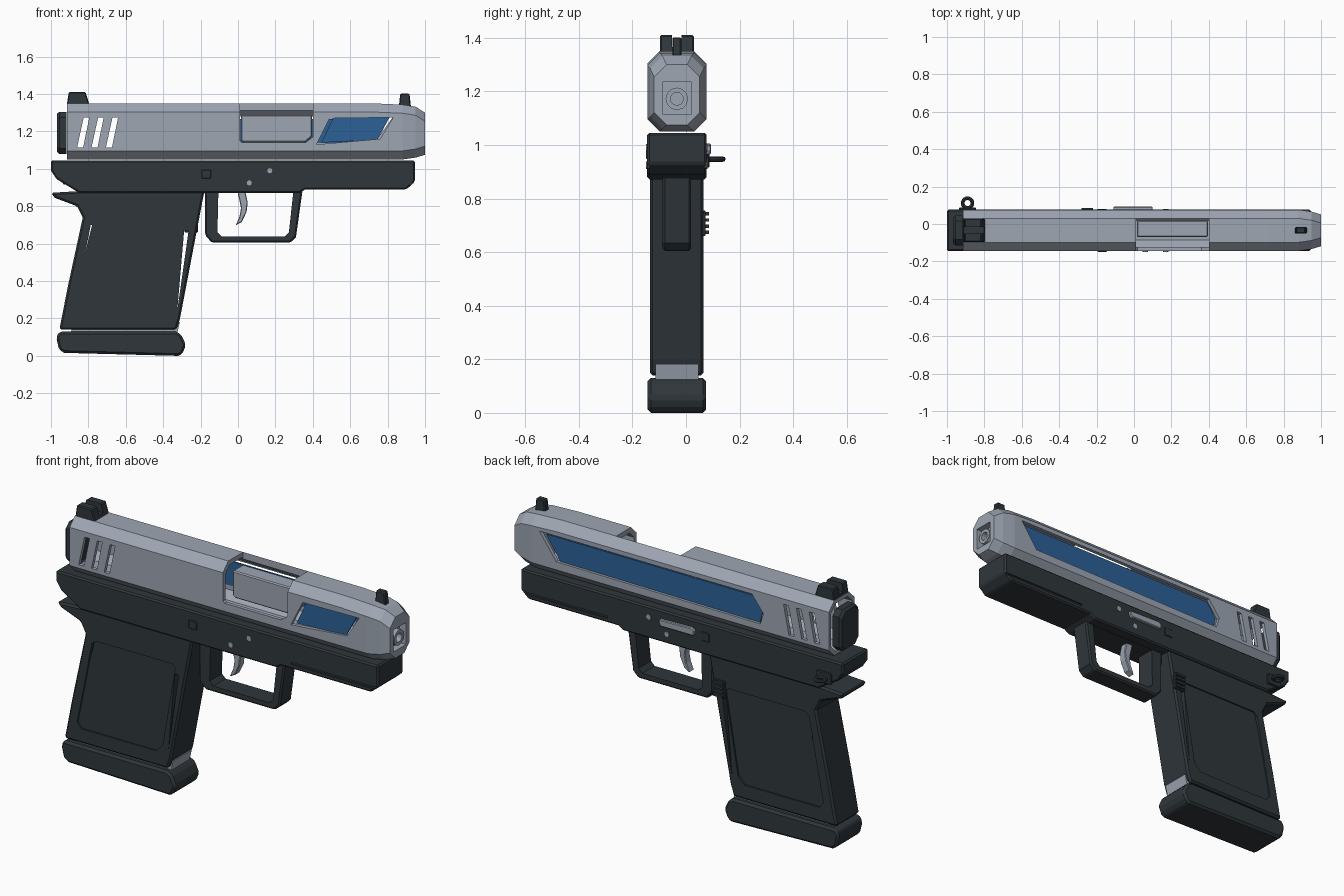
import bpy, bmesh, math
from mathutils import Matrix

cube = bpy.data.objects.get("Cube")
if cube:
    bpy.data.objects.remove(cube, do_unlink=True)

CY = -0.034  # middle plane of the body


def material(name, rgb):
    m = bpy.data.materials.new(name)
    m.use_nodes = True
    m.diffuse_color = (*rgb, 1)
    m.node_tree.nodes["Principled BSDF"].inputs["Base Color"].default_value = (*rgb, 1)
    return m


STEEL = material("steel grey", (0.34, 0.38, 0.45))
DARK = material("dark polymer", (0.028, 0.037, 0.043))
BLUE = material("blue panel", (0.025, 0.12, 0.31))


def finish(name, bm, mat):
    bmesh.ops.recalc_face_normals(bm, faces=bm.faces)
    mesh = bpy.data.meshes.new(name)
    bm.to_mesh(mesh)
    bm.free()
    mesh.materials.append(mat)
    ob = bpy.data.objects.new(name, mesh)
    bpy.context.collection.objects.link(ob)
    return ob


def loft(name, rings, mat):
    """Skin a row of equal-length point rings and cap both ends."""
    bm = bmesh.new()
    loops = [[bm.verts.new(p) for p in ring] for ring in rings]
    n = len(loops[0])
    for a, b in zip(loops, loops[1:]):
        for i in range(n):
            j = (i + 1) % n
            bm.faces.new((a[i], a[j], b[j], b[i]))
    bm.faces.new(loops[0])
    bm.faces.new(loops[-1])
    return finish(name, bm, mat)


def bake(ob):
    dg = bpy.context.evaluated_depsgraph_get()
    mesh = bpy.data.meshes.new_from_object(ob.evaluated_get(dg))
    ob.modifiers.clear()
    ob.data = mesh


def prism(name, pts, y0, y1, mat, bevel=0):
    """Extrude a side profile of (x, z) points across the width."""
    ob = loft(name, [[(x, y, z) for x, z in pts] for y in (y0, y1)], mat)
    if bevel:
        mod = ob.modifiers.new("Bevel", "BEVEL")
        mod.width, mod.segments = bevel, 1
        mod.limit_method, mod.angle_limit = "ANGLE", math.radians(40)
        bake(ob)
    return ob


def box(name, x0, x1, y0, y1, z0, z1, mat, bevel=0):
    return prism(name, [(x0, z0), (x1, z0), (x1, z1), (x0, z1)], y0, y1, mat, bevel)


def cylinder(name, centre, r, length, axis, mat, sides=16):
    bm = bmesh.new()
    rot = Matrix.Rotation(math.pi / 2, 4, "Y" if axis == "X" else "X")
    bmesh.ops.create_cone(bm, cap_ends=True, segments=sides, radius1=r, radius2=r,
                          depth=length, matrix=Matrix.Translation(centre) @ rot)
    return finish(name, bm, mat)


def cut(ob, cutters):
    for c in cutters:
        c.hide_render = True
        mod = ob.modifiers.new("Cut", "BOOLEAN")
        mod.operation, mod.solver, mod.object = "DIFFERENCE", "EXACT", c
    bake(ob)
    for c in cutters:
        bpy.data.objects.remove(c, do_unlink=True)


def octagon(x, half, z0, z1, c):
    q = [(half, z0 + c), (half, z1 - c), (half - c, z1), (c - half, z1),
         (-half, z1 - c), (-half, z0 + c), (c - half, z0), (half - c, z0)]
    return [(x, CY + y, z) for y, z in q]


# Hollow slide with tapered nose
slide = loft("slide", [octagon(-0.915, 0.11, 1.05, 1.35, 0.046),
                       octagon(0.72, 0.11, 1.05, 1.35, 0.046),
                       octagon(0.88, 0.11, 1.05, 1.343, 0.046),
                       octagon(0.95, 0.1, 1.06, 1.332, 0.046),
                       octagon(1.0, 0.085, 1.075, 1.30, 0.046)], STEEL)
port = [(0.01, 1.45), (0.01, 1.15), (0.02, 1.14), (0.36, 1.14), (0.4, 1.17), (0.4, 1.45)]
right_window = [(0.42, 1.13), (0.49, 1.27), (0.83, 1.275), (0.76, 1.16)]
left_window = [(0.73, 1.14), (0.83, 1.28), (-0.45, 1.28), (-0.52, 1.19), (-0.5, 1.13)]
cutters = [loft("hollow", [octagon(-0.95, 0.09, 1.07, 1.33, 0.038),
                           octagon(0.86, 0.09, 1.07, 1.32, 0.038)], STEEL),
           prism("port_cut", port, -0.2, -0.1, STEEL),
           box("port_top_cut", 0.01, 0.4, -0.2, 0.03, 1.295, 1.45, STEEL),
           prism("right_window_cut", right_window, -0.2, -0.1, STEEL),
           prism("left_window_cut", left_window, 0.04, 0.2, STEEL),
           box("muzzle_cut", 0.96, 1.1, -0.088, 0.02, 1.115, 1.235, STEEL)]
for i in range(3):
    s = 0.077 * i
    cutters.append(prism("slot_cut", [(s - 0.86, 1.115), (s - 0.828, 1.115),
                                      (s - 0.795, 1.275), (s - 0.825, 1.275)], -0.3, 0.3, STEEL))
cut(slide, cutters)

# Coloured panels sit just behind the window openings
prism("right_panel", [(0.445, 1.14), (0.51, 1.275), (0.81, 1.275), (0.745, 1.155)],
      -0.132, -0.124, BLUE)
prism("left_panel", [(0.715, 1.14), (0.8, 1.267), (-0.45, 1.267), (-0.505, 1.19), (-0.49, 1.13)],
      0.054, 0.062, BLUE)

# Chamber and barrel
prism("chamber", [(0.015, 1.288), (0.015, 1.15), (0.03, 1.142), (0.36, 1.142),
                  (0.395, 1.172), (0.395, 1.288)], -0.07, 0.02, STEEL, 0.006)
barrel = cylinder("barrel", (0.94, CY, 1.172), 0.042, 0.11, "X", STEEL, 12)
cut(barrel, [cylinder("bore", (1.0, CY, 1.172), 0.024, 0.1, "X", STEEL, 12)])

# Rear plate
loft("rear_plate", [octagon(-0.967, 0.07, 1.09, 1.295, 0.03),
                    octagon(-0.955, 0.08, 1.08, 1.305, 0.03),
                    octagon(-0.917, 0.08, 1.08, 1.305, 0.03)], DARK)

# Sights
rear = prism("rear_sight", [(-0.915, 1.345), (-0.905, 1.41), (-0.815, 1.41), (-0.795, 1.345)],
             CY - 0.063, CY + 0.063, DARK, 0.005)
cut(rear, [box("notch", -1, -0.7, CY - 0.018, CY + 0.018, 1.365, 1.5, DARK)])
prism("front_sight", [(0.86, 1.33), (0.867, 1.402), (0.917, 1.402), (0.925, 1.33)],
      CY - 0.017, CY + 0.017, DARK, 0.005)

# Frame with side grooves
frame = prism("frame", [(-1, 1.045), (-1, 0.99), (-0.97, 0.945), (-0.85, 0.872), (0.33, 0.872),
                        (0.36, 0.89), (0.9, 0.89), (0.945, 0.93), (0.945, 1.045)],
              -0.145, 0.077, DARK, 0.008)
cut(frame, [box("groove", 0.42, 0.96, y - 0.008, y + 0.008, 0.914, 0.926, DARK)
            for y in (-0.145, 0.077)])

# Grip with recessed side panels and narrow slits
grip = prism("grip", [(-1, 0.872), (-0.98, 0.845), (-0.86, 0.8), (-0.83, 0.74), (-0.91, 0.37),
                      (-0.955, 0.14), (-0.33, 0.14), (-0.31, 0.2), (-0.18, 0.88), (-0.86, 0.88)],
             -0.135, 0.066, DARK, 0.01)
panel = [(-0.785, 0.7), (-0.765, 0.72), (-0.3, 0.72), (-0.285, 0.7), (-0.36, 0.26),
         (-0.4, 0.22), (-0.85, 0.22), (-0.875, 0.25)]
cut(grip, [prism("panel_cut", panel, y - 0.008, y + 0.008, DARK) for y in (-0.135, 0.066)]
    + [prism("front_slit", [(-0.288, 0.67), (-0.264, 0.67), (-0.325, 0.24)], -0.3, 0.3, DARK),
       prism("rear_slit", [(-0.787, 0.7), (-0.78, 0.7), (-0.815, 0.56)], -0.3, 0.3, DARK)])

# Magazine body and base
prism("magazine", [(-0.9, 0.1), (-0.33, 0.1), (-0.311, 0.18), (-0.88, 0.18)],
      CY - 0.08, CY + 0.08, STEEL)
base = prism("magazine_base", [(-0.955, 0.132), (-0.972, 0.1), (-0.957, 0.035), (-0.93, 0.018),
                               (-0.32, 0.002), (-0.298, 0.012), (-0.278, 0.06), (-0.305, 0.118),
                               (-0.335, 0.132)], -0.143, 0.075, DARK, 0.012)
base.data.transform(Matrix.Translation((0, 0, -min(v.co.z for v in base.data.vertices))))

# Trigger guard and trigger
guard = prism("trigger_guard", [(-0.178, 0.885), (-0.175, 0.645), (-0.14, 0.605), (0.28, 0.605),
                                (0.31, 0.635), (0.345, 0.885)], -0.087, 0.019, DARK, 0.008)
cut(guard, [prism("guard_hole", [(-0.105, 0.87), (-0.11, 0.66), (-0.088, 0.638), (0.25, 0.638),
                                 (0.272, 0.66), (0.295, 0.87)], -0.3, 0.3, DARK)])
prism("trigger", [(-0.005, 0.885), (0.038, 0.885), (0.052, 0.82), (0.046, 0.77), (0.02, 0.715),
                  (-0.012, 0.698), (0.008, 0.745), (0.016, 0.79), (0.008, 0.83)],
      CY - 0.022, CY + 0.022, STEEL, 0.004)

# Frame pins and square buttons on both sides
for x, z in ((0.17, 0.99), (0.06, 0.925)):
    cylinder("frame_pin", (x, CY, z), 0.014, 0.23, "Y", STEEL, 8)
box("takedown_button", -0.195, -0.145, -0.149, 0.081, 0.948, 0.995, DARK, 0.003)

# Slide stop lever
prism("slide_stop", [(-0.11, 0.965), (0.09, 0.965), (0.1, 0.98), (0.1, 1.0), (-0.09, 1.005),
                     (-0.11, 0.995)], 0.07, 0.093, STEEL, 0.004)

# Ridged magazine release on the left
box("magazine_release", -0.285, -0.215, 0.06, 0.073, 0.66, 0.755, DARK, 0.003)
for i in range(4):
    z = 0.668 + 0.023 * i
    box("release_ridge", -0.28, -0.22, 0.07, 0.085, z, z + 0.012, DARK)

# Lanyard loop on the left rear
box("loop_mount", -0.935, -0.845, 0.07, 0.088, 0.915, 0.975, DARK, 0.004)
bpy.ops.mesh.primitive_torus_add(location=(-0.89, 0.112, 0.947), major_radius=0.026,
                                 minor_radius=0.01, major_segments=16, minor_segments=8)
loop = bpy.context.object
loop.name = "lanyard_loop"
loop.data.materials.append(DARK)
bpy.ops.object.shade_smooth_by_angle()
